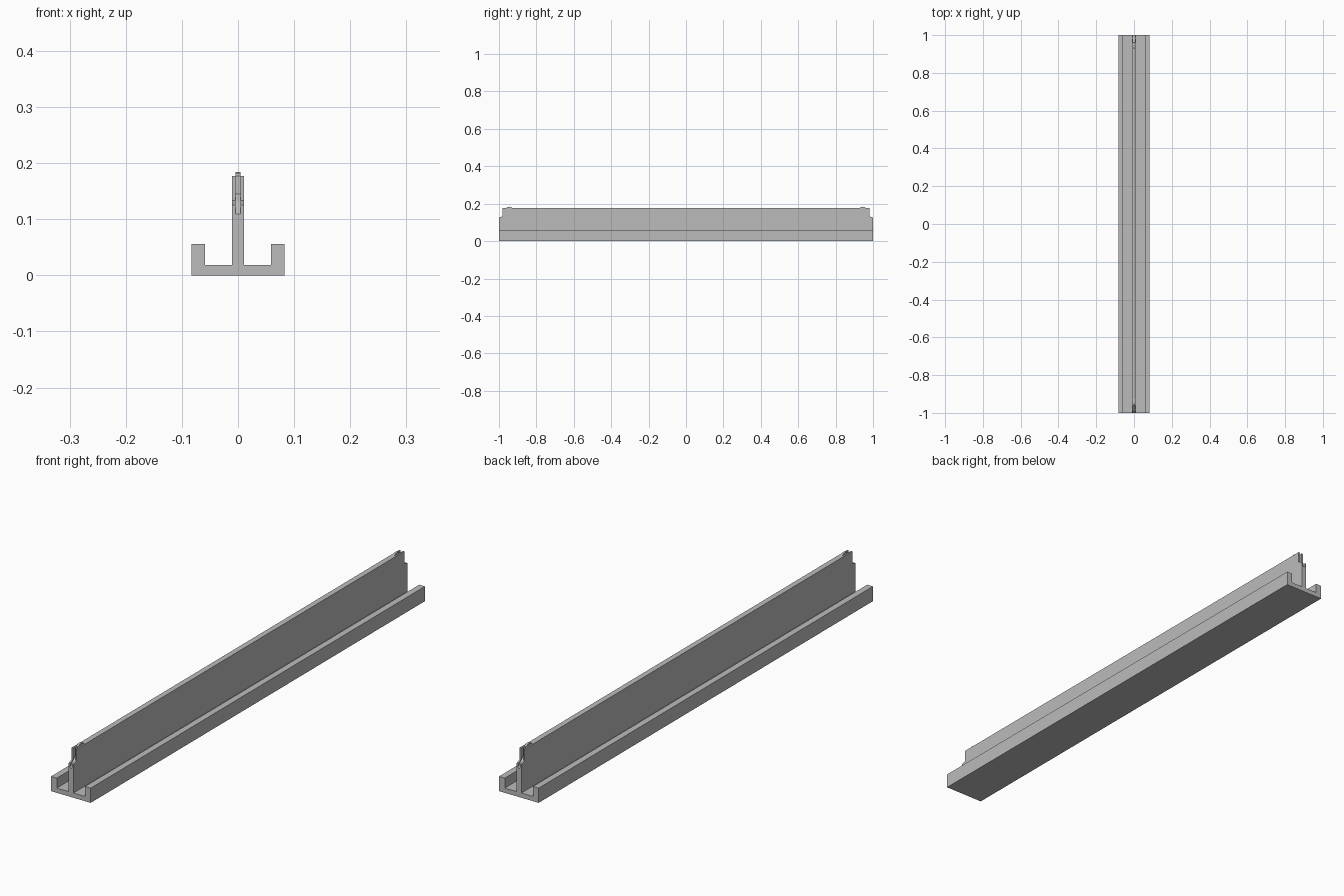
import bpy, bmesh
from mathutils import Vector

cube = bpy.data.objects.get("Cube")
if cube:
    bpy.data.objects.remove(cube, do_unlink=True)

grey = bpy.data.materials.new("light_grey")
grey.use_nodes = True
colour = (0.5, 0.5, 0.5, 1)
grey.diffuse_color = colour
grey.node_tree.nodes["Principled BSDF"].inputs["Base Color"].default_value = colour


def extrude(name, points, start, end, axis):
    """Extrude a closed profile along x (points are y, z) or y (points are x, z)."""
    place = (lambda p, d: (d, *p)) if axis == "x" else (lambda p, d: (p[0], d, p[1]))
    bm = bmesh.new()
    face = bm.faces.new([bm.verts.new(place(p, start)) for p in points])
    new = bmesh.ops.extrude_face_region(bm, geom=[face])["geom"]
    shift = Vector(place((0, 0), end - start))
    bmesh.ops.translate(bm, vec=shift, verts=[v for v in new if isinstance(v, bmesh.types.BMVert)])
    bmesh.ops.recalc_face_normals(bm, faces=bm.faces)
    mesh = bpy.data.meshes.new(name)
    bm.to_mesh(mesh)
    bm.free()
    mesh.materials.append(grey)
    obj = bpy.data.objects.new(name, mesh)
    bpy.context.collection.objects.link(obj)
    return obj


def mirrored(half):
    """Complete a symmetric profile from its positive half."""
    return half + [(-a, b) for a, b in reversed(half)]


FLOOR, WEB, SLOT = 0.018, 0.0105, 0.0045

# Channel base with a lip along each side
extrude("channel_base", mirrored([(0.083, 0), (0.083, 0.056), (0.059, 0.056), (0.059, FLOOR)]),
        -1, 1, "y")

# Upright web, stepped back at its upper ends
web = extrude("upright_web",
              mirrored([(1, FLOOR), (1, 0.125), (0.98, 0.133), (0.98, 0.177)]),
              -WEB, WEB, "x")

for side, end in ((-1, "front"), (1, "back")):
    # Sloping slot that splits the end of the web
    slot = [(0.963, 0.2), (0.963, 0.145), (0.98, 0.131), (1.01, 0.098), (1.01, 0.2)]
    cutter = extrude(end + "_slot_cutter", [(side * y, z) for y, z in slot], -SLOT, SLOT, "x")
    cutter.hide_render = True
    cut = web.modifiers.new(end + "_slot", "BOOLEAN")
    cut.object = cutter
    cut.solver = "EXACT"
    bpy.context.view_layer.objects.active = web
    bpy.ops.object.modifier_apply(modifier=cut.name)
    bpy.data.objects.remove(cutter, do_unlink=True)

    # Small raised catch behind the slot
    catch = [(0.963, 0.176), (0.955, 0.182), (0.945, 0.184), (0.935, 0.182), (0.925, 0.176)]
    extrude(end + "_catch", [(side * y, z) for y, z in catch], -SLOT, SLOT, "x")
